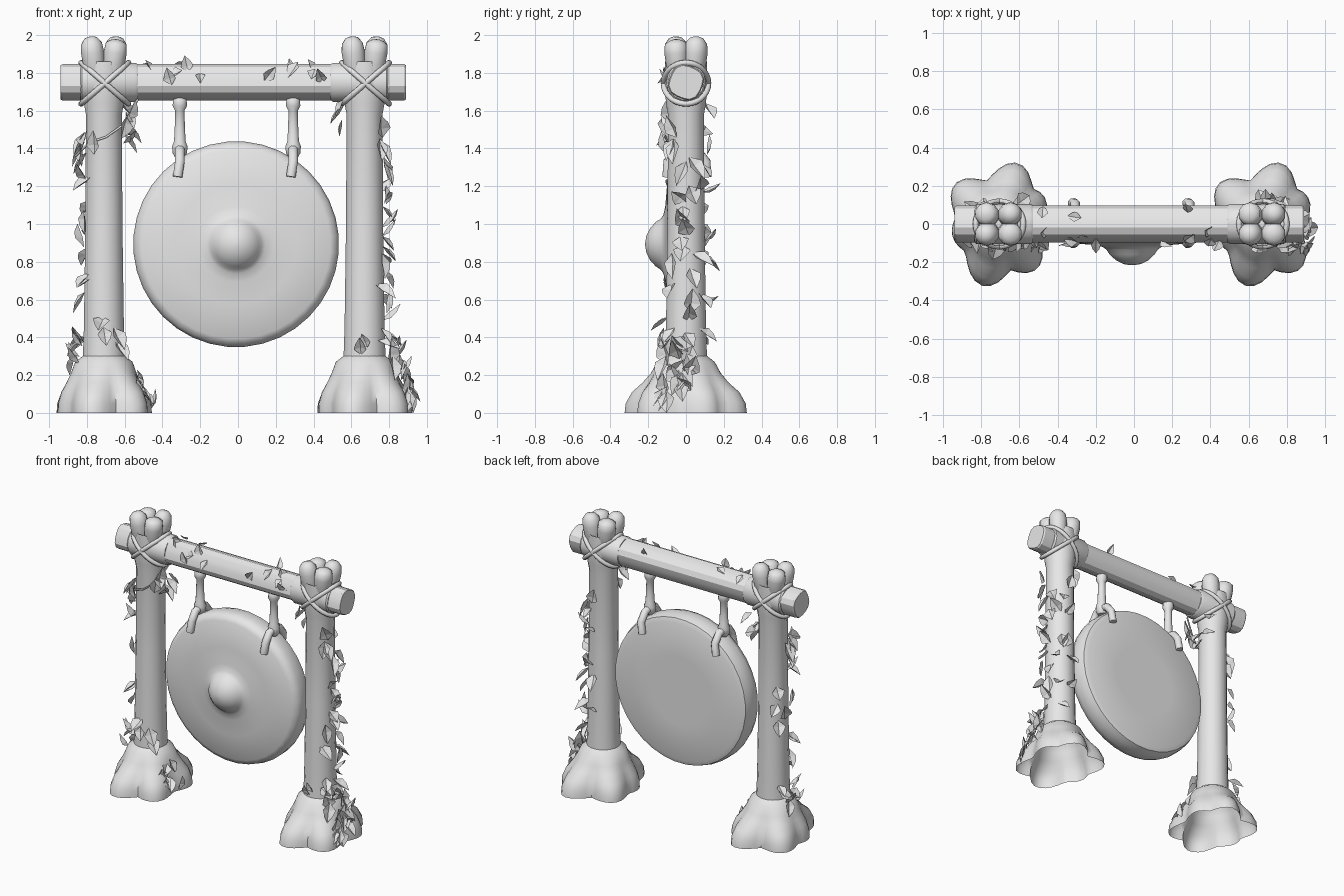
import bpy, bmesh, math, random
from mathutils import Vector, Matrix

if "Cube" in bpy.data.objects:
    bpy.data.objects.remove(bpy.data.objects["Cube"])

random.seed(11)
grey = bpy.data.materials.new("plain grey")
grey.diffuse_color = (0.8, 0.8, 0.8, 1)
grey.use_nodes = True
grey.node_tree.nodes["Principled BSDF"].inputs["Base Color"].default_value = grey.diffuse_color
POSTS = ((-0.71, "left", 1), (0.67, "right", -1))   # x, name, inward direction


def finish(ob, angle=40):
    ob.data.materials.append(grey)
    bpy.ops.object.select_all(action='DESELECT')
    ob.select_set(True)
    bpy.context.view_layer.objects.active = ob
    if ob.type == 'CURVE':
        bpy.ops.object.convert(target='MESH')
        ob = bpy.context.view_layer.objects.active
    if angle:
        bpy.ops.object.shade_smooth_by_angle(angle=math.radians(angle))
    return ob


def add_mesh(name, bm, angle=40):
    me = bpy.data.meshes.new(name)
    bm.to_mesh(me)
    bm.free()
    ob = bpy.data.objects.new(name, me)
    bpy.context.collection.objects.link(ob)
    return finish(ob, angle)


def loft(name, rings, angle=40, caps=True):
    """Skin a stack of equal-sized point rings, capping the ends if wanted."""
    bm = bmesh.new()
    vs = [[bm.verts.new(p) for p in ring] for ring in rings]
    n = len(vs[0])
    for a, b in zip(vs, vs[1:]):
        for i in range(n):
            bm.faces.new((a[i], a[(i + 1) % n], b[(i + 1) % n], b[i]))
    if caps:
        bm.faces.new(vs[0][::-1])
        bm.faces.new(vs[-1])
        bmesh.ops.recalc_face_normals(bm, faces=bm.faces)
    return add_mesh(name, bm, angle)


def lathe(name, profile, origin, axis=(0, 0, 1), n=16, angle=40, ripple=0, caps=True):
    """Revolve (radius, height) pairs round an axis."""
    rot = Vector((0, 0, 1)).rotation_difference(Vector(axis)).to_matrix()
    rings = []
    for r, h in profile:
        ring = []
        for i in range(n):
            t = 2 * math.pi * (i + .5) / n
            q = r * (1 + ripple * (-1) ** (i // 2))
            ring.append(Vector(origin) + rot @ Vector((q * math.cos(t), q * math.sin(t), h)))
        rings.append(ring)
    return loft(name, rings, angle, caps)


def tube(name, pts, radius, cyclic=False):
    cu = bpy.data.curves.new(name, 'CURVE')
    cu.dimensions = '3D'
    cu.bevel_depth = radius
    cu.bevel_resolution = 2
    cu.use_fill_caps = True
    sp = cu.splines.new('POLY')
    sp.points.add(len(pts) - 1)
    for p, co in zip(sp.points, pts):
        p.co = (*co, 1)
    sp.use_cyclic_u = cyclic
    ob = bpy.data.objects.new(name, cu)
    bpy.context.collection.objects.link(ob)
    return finish(ob, 50)


# Root-like feet with rounded lobes, open underneath
LOBES = ((72, .125), (137, .10), (195, .04), (256, .125), (310, .10), (30, .07))
LEVELS = ((0, .21, 1), (.05, .21, .95), (.11, .20, .75), (.16, .185, .4),
          (.21, .17, .15), (.27, .152, 0), (.30, .113, 0))


def foot(name, cx):
    rings = []
    for z, base, amp in LEVELS:
        ring = []
        for i in range(48):
            t = 2 * math.pi * i / 48
            bulge = max(a * max(0, math.cos(t - math.radians(d))) ** 9 for d, a in LOBES)
            r = base + amp * bulge
            ring.append((cx + r * math.cos(t), r * math.sin(t), z))
        rings.append(ring)
    loft(name, rings, 50, False)


# Posts, forked tops, sleeves and crossed lashings
for cx, side, inward in POSTS:
    foot(side + "_foot", cx)
    lathe(side + "_post", [(.115, .25), (.108, .45), (.10, 1.0), (.097, 1.58),
                           (.108, 1.64), (.116, 1.75), (.112, 1.86)], (cx, 0, 0), caps=False)
    for sx in (-1, 1):
        for sy in (-1, 1):
            h = 0 if sx * sy > 0 else -.015
            lathe(side + "_fork_prong",
                  [(.05, 0), (.06, .07), (.064, .13), (.058, .175), (.035, .205 + h), (.012, .212 + h)],
                  (cx + sx * .045, sy * .042, 1.782), (sx * .12, sy * .07, 1), 10, 50)
    lathe(side + "_sleeve", [(.096, -.125), (.105, -.115), (.106, .165), (.098, .18)],
          (cx, 0, 1.75), (inward, 0, 0), 14)
    for s in (-1, 1):
        loop = []
        for i in range(28):
            t = 2 * math.pi * i / 28
            d = .165 * math.sin(t)
            loop.append((cx + d * .76 + .005, -.119 * math.cos(t), 1.745 + s * d * .66))
        tube(side + "_lashing", loop, .015, True)

# Grooved crossbeam
lathe("crossbeam", [(.088, -.94), (.094, -.93), (.094, .88), (.088, .89)],
      (0, 0, 1.75), (1, 0, 0), 16, 25, .04)

# Gong disc with a shallow cone front and a central boss
lathe("gong", [(.008, -.216), (.045, -.21), (.085, -.19), (.118, -.16), (.134, -.135),
               (.155, -.12), (.20, -.11), (.32, -.10), (.50, -.08), (.532, -.062),
               (.545, -.02), (.543, .04), (.53, .08), (.50, .092), (.25, .092), (.02, .092)],
      (-.01, 0, .893), (0, 1, 0), 36, 45)

# Hangers: knotted cord with a clamp over the rim
for s in (-1, 1):
    x = .30 * s - .008
    lathe("hanger_cord", [(.02, 1.69), (.038, 1.655), (.04, 1.625), (.026, 1.60), (.028, 1.52),
                          (.032, 1.44), (.043, 1.41), (.04, 1.375), (.025, 1.35)], (x, 0, 0), n=10)
    tube("hanger_clamp", [(x - .012, -.10, 1.25), (x, -.095, 1.33), (x, -.055, 1.385),
                          (x, 0, 1.40), (x, .06, 1.385), (x, .105, 1.33),
                          (x - .012, .11, 1.25)], .027)


# Leaves: folded, pointed blades gathered into one mesh per cluster
def leaf(bm, pos, out, size):
    out = Vector(out).normalized()
    rnd = Vector([random.uniform(-1, 1) for _ in range(3)])
    d = (rnd * .55 + out * .35 + Vector((0, 0, random.choice((-.9, -.9, .9))))).normalized()
    side = d.cross(out + rnd * .3).normalized()
    m = Matrix((side, d, side.cross(d))).transposed()
    w, l = size * random.uniform(.3, .42), size * random.uniform(.8, 1.25)
    pts = ((0, 0, 0), (-w, .35 * l, .18 * l), (0, .4 * l, 0), (w, .35 * l, .18 * l),
           (-.7 * w, .65 * l, .2 * l), (.7 * w, .65 * l, .2 * l), (0, l, .12 * l))
    cos = [Vector(pos) + m @ (Vector(p) - Vector((0, .35 * l, 0))) for p in pts]
    lift = max(0, -min(c.z for c in cos))
    v = [bm.verts.new(c + Vector((0, 0, lift))) for c in cos]
    for f in ((0, 2, 1), (0, 3, 2), (1, 2, 4), (2, 3, 5), (4, 2, 6), (2, 5, 6)):
        bm.faces.new([v[i] for i in f])


def leaf_ring(name, cx, a0, a1, z0, z1, r0, r1, n, size):
    """Scatter leaves on a cone sector round a post."""
    bm = bmesh.new()
    for i in range(n):
        k = (i + random.random()) / n
        t = math.radians(random.uniform(a0, a1))
        r = r0 + (r1 - r0) * k
        out = (math.cos(t), math.sin(t), 0)
        leaf(bm, (cx + r * out[0], r * out[1], z0 + (z1 - z0) * k), out, size)
    add_mesh(name, bm, 0)


LX, RX = POSTS[0][0], POSTS[1][0]
leaf_ring("right_post_leaves", RX, -45, 50, .5, 1.5, .12, .11, 20, .12)
leaf_ring("right_post_back_leaves", RX, 55, 100, .4, 1.5, .12, .11, 8, .11)
leaf_ring("right_foot_leaves", RX, -45, 10, .06, .42, .26, .13, 22, .12)
leaf_ring("right_front_leaves", RX, 255, 275, .32, .38, .12, .12, 2, .09)
leaf_ring("left_post_leaves", LX, 130, 225, .55, 1.4, .12, .11, 11, .12)
leaf_ring("left_vine_leaves", LX, 170, 245, 1.36, 1.47, .12, .12, 7, .12)
leaf_ring("left_upper_leaves", LX, -45, 45, 1.42, 1.62, .12, .17, 8, .12)
leaf_ring("left_foot_leaves", LX, -40, 0, .05, .2, .26, .18, 8, .10)
leaf_ring("left_foot_back_leaves", LX, 140, 215, .27, .42, .17, .13, 9, .11)
leaf_ring("left_front_leaves", LX, 260, 330, .34, .48, .12, .12, 4, .11)
leaf_ring("right_upper_leaves", RX, 150, 210, 1.52, 1.64, .12, .14, 3, .10)

# Leaves along the beam: x and angle around it
bm = bmesh.new()
for x, a in ((-.48, 60), (-.36, 170), (-.32, 150), (-.30, 70), (-.27, 125), (-.2, 165),
             (-.48, 115), (.16, 160), (.28, 50), (.30, 130), (.40, 150), (.44, 165), (.38, 110)):
    t = math.radians(a)
    out = (0, math.cos(t), math.sin(t))
    leaf(bm, (x, .1 * out[1], 1.75 + .1 * out[2]), out, .085)
add_mesh("beam_leaves", bm, 0)

# Thin vine stem
tube("left_vine", [(-.86, -.02, 1.36), (-.79, -.09, 1.43), (-.70, -.11, 1.46),
                   (-.60, -.08, 1.53), (-.53, -.06, 1.66)], .006)
